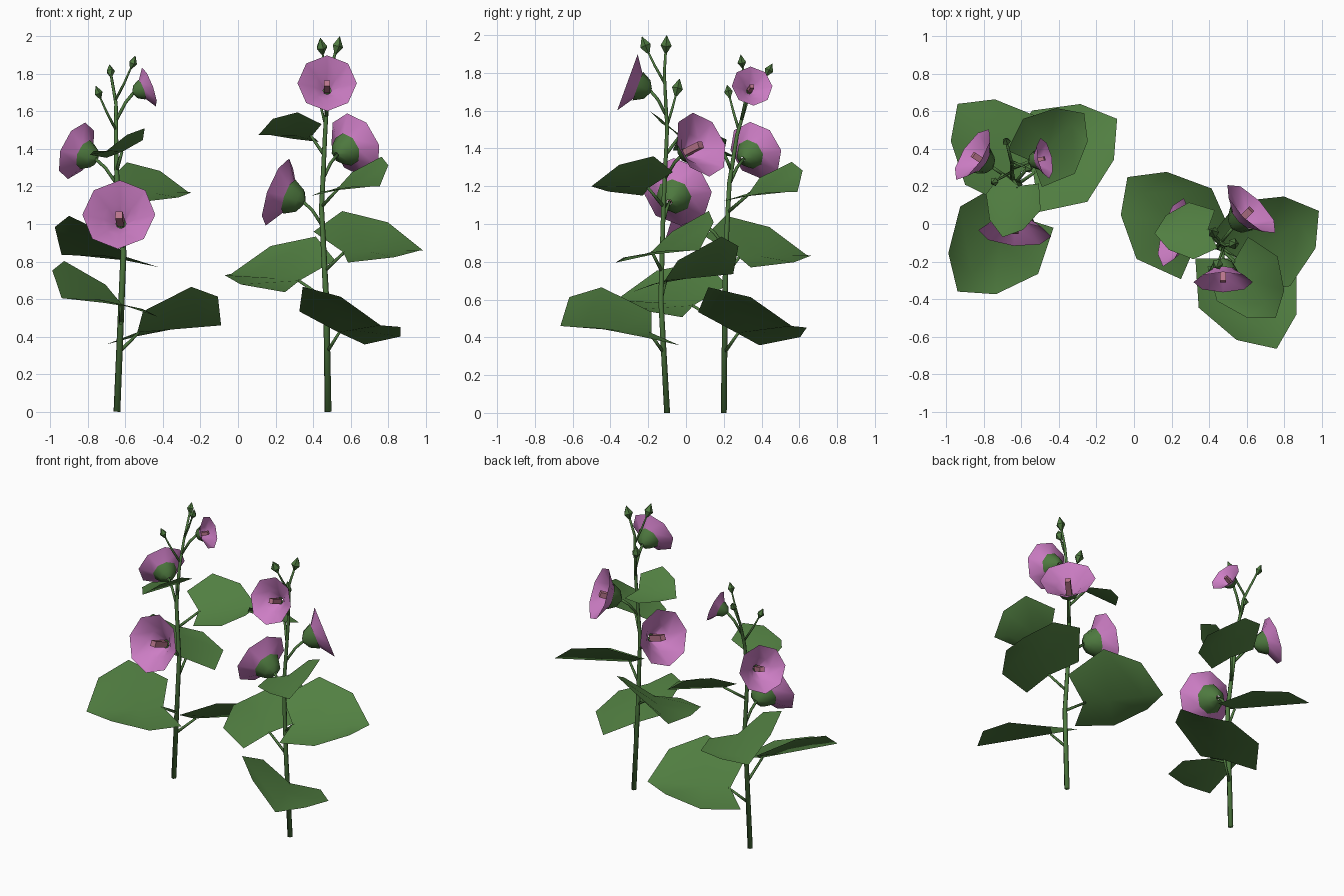
import bpy, bmesh
from math import cos, sin, pi, radians
from mathutils import Vector, Matrix

if "Cube" in bpy.data.objects:
    bpy.data.objects.remove(bpy.data.objects["Cube"])


def material(name, rgb):
    m = bpy.data.materials.new(name)
    m.diffuse_color = (*[((c / 255 + .055) / 1.055) ** 2.4 for c in rgb], 1)
    m.use_nodes = True
    m.node_tree.nodes["Principled BSDF"].inputs["Base Color"].default_value = m.diffuse_color
    return m


LEAF = material("leaf green", (82, 128, 66))
STEM = material("stem green", (78, 121, 63))
PETAL = material("petal mauve", (204, 125, 196))
STAMEN = material("stamen pink", (186, 118, 140))
UP = Vector((0, 0, 1))


def finish(bm, name, mat, smooth=True):
    for f in bm.faces:
        f.smooth = smooth
    me = bpy.data.meshes.new(name)
    bm.to_mesh(me)
    bm.free()
    me.materials.append(mat)
    ob = bpy.data.objects.new(name, me)
    bpy.context.collection.objects.link(ob)


def sweep(name, pts, radii, sides, mat, cap=True, spin=0.0, smooth=True):
    """Rings of given radius swept along a path: stems, cups, buds."""
    bm = bmesh.new()
    whole = (pts[-1] - pts[0]).normalized()
    ref = Vector((1, 0, 0)) if abs(whole.z) > .85 else UP
    rings = []
    for i, p in enumerate(pts):
        t = (pts[min(i + 1, len(pts) - 1)] - pts[max(i - 1, 0)]).normalized()
        u = (ref - t * ref.dot(t)).normalized()
        v = t.cross(u)
        rings.append([bm.verts.new(p + radii[i] * (u * cos(a) + v * sin(a)))
                      for a in (spin + 2 * pi * k / sides for k in range(sides))])
    for a, b in zip(rings, rings[1:]):
        for k in range(sides):
            j = (k + 1) % sides
            bm.faces.new((a[k], a[j], b[j], b[k]))
    if cap:
        bm.faces.new(rings[0][::-1])
        bm.faces.new(rings[-1])
    finish(bm, name, mat, smooth)


def stem_at(path, z):
    for a, b in zip(path, path[1:]):
        if a.z <= z <= b.z:
            return a.lerp(b, (z - a.z) / (b.z - a.z))
    return path[-1]


def heading(deg, rise):
    """Direction from a compass angle and a rise angle."""
    a, e = radians(deg), radians(rise)
    return Vector((cos(a) * cos(e), sin(a) * cos(e), sin(e)))


def leaf(name, path, tip, angle, L, high):
    """Folded heart-shaped leaf, banked so one side (high: 1 right, -1 left) is up."""
    tip = Vector(tip)
    ax = heading(angle, 4 if high > 0 else 1)
    base = tip - ax * L
    right = ax.cross(UP).normalized()
    right = Matrix.Rotation(-radians(25) * high, 3, ax) @ right
    bm = bmesh.new()
    mids = [bm.verts.new(base + ax * s * L) for s in (.08, .37, .78)]
    end = bm.verts.new(tip)
    for side in (-1, 1):
        # along, half width, edge lift
        e = [bm.verts.new(base + L * (ax * s + right * side * w + UP * h))
             for s, w, h in ((-.06, .36, .05), (.37, .54, .17), (.78, .33, .14))]
        for f in ((mids[0], mids[1], e[1], e[0]), (mids[1], mids[2], e[2], e[1]), (mids[2], end, e[2])):
            bm.faces.new(f if side < 0 else f[::-1])
    bmesh.ops.recalc_face_normals(bm, faces=bm.faces)
    bm.normal_update()
    if sum(f.normal.z for f in bm.faces) < 0:
        bmesh.ops.reverse_faces(bm, faces=bm.faces)
    finish(bm, name, LEAF)
    # leaf stalk
    sweep(name + "_stalk", [stem_at(path, base.z - .1), base + ax * .1 * L], [.01, .008], 5, STEM)


def flower(name, path, centre, angle, R):
    c, d = Vector(centre), heading(angle, 20)
    at = lambda s: c + d * s * R
    sweep(name + "_petals", [at(-.72), at(-.36), at(0)], [.14 * R, .47 * R, R], 8, PETAL, False)
    sweep(name + "_calyx", [at(-.84), at(-.7), at(-.37)], [.08 * R, .33 * R, .51 * R], 8, STEM, False)
    sweep(name + "_stamen", [at(-.68), at(-.02)], [.14 * R] * 2, 4, STAMEN, spin=pi / 4, smooth=False)
    # flower stalk, bending outwards
    foot = stem_at(path, c.z - .18)
    sweep(name + "_stalk", [foot, foot.lerp(at(-.82), .55) + UP * .015, at(-.8)], [.009] * 3, 5, STEM)


def bud(name, path, pos, r, stalk):
    p = Vector(pos)
    foot = stem_at(path, p.z - (.2 if stalk else .15))
    d = ((p - foot).normalized() + UP * .25).normalized()
    sweep(name, [p - d * r * 1.4, p - d * r * .1, p + d * r * 1.6], [r * .25, r, r * .06], 5, STEM, smooth=False)
    if stalk:
        sweep(name + "_stalk", [foot, foot.lerp(p, .5) - UP * .01, p - d * r], [.008, .007, .005], 5, STEM)


# shared growth pattern going up the stem
LEAF_LENGTHS = (.58, .56, .54, .41, .31)
FLOWER_ANGLES = (-95, 147, 12)


def plant(side, turn, bud_size, stem, leaf_angles, leaf_tips, flowers, buds):
    path = [Vector(p) for p in stem + buds[:1]]
    n = len(path) - 1
    sweep(side + "_stem", path, [.018 - .011 * i / n for i in range(n + 1)], 6, STEM)
    for i, tip in enumerate(leaf_tips):
        leaf(f"{side}_leaf_{i + 1}", path, tip, leaf_angles[i], LEAF_LENGTHS[i], 1 if i < 2 else -1)
    for i, (x, y, z, r) in enumerate(flowers):
        flower(f"{side}_flower_{i + 1}", path, (x, y, z), FLOWER_ANGLES[i] + turn, r)
    for i, p in enumerate(buds):
        bud(f"{side}_bud_{i + 1}", path, p, bud_size, i > 0)


plant("left", 0, .024,
      stem=[(-.645, .2, 0), (-.61, .21, .85), (-.645, .23, 1.22), (-.65, .27, 1.47), (-.65, .32, 1.64)],
      leaf_angles=(33, -129, 133, 43, -107),
      leaf_tips=[(-.09, .56, .46), (-.94, -.36, .605), (-.94, .64, .835), (-.265, .59, 1.17), (-.7, -.07, 1.39)],
      flowers=[(-.635, -.05, 1.05, .195), (-.86, .37, 1.39, .16), (-.475, .35, 1.73, .11)],
      buds=[(-.68, .44, 1.815), (-.56, .295, 1.86), (-.745, .225, 1.7)])
plant("right", -102, .031,
      stem=[(.48, -.1, 0), (.47, -.133, .6), (.445, -.12, 1.08), (.465, -.1, 1.5), (.485, -.115, 1.8)],
      leaf_angles=(-65, 135, 31, -54, -176),
      leaf_tips=[(.76, -.665, .46), (-.035, .25, .735), (.985, .07, .86), (.755, -.5, 1.2), (.11, -.05, 1.475)],
      flowers=[(.21, -.045, 1.17, .19), (.625, .08, 1.42, .18), (.475, -.31, 1.75, .158)],
      buds=[(.53, -.105, 1.95), (.445, -.215, 1.945), (.423, -.045, 1.72)])
